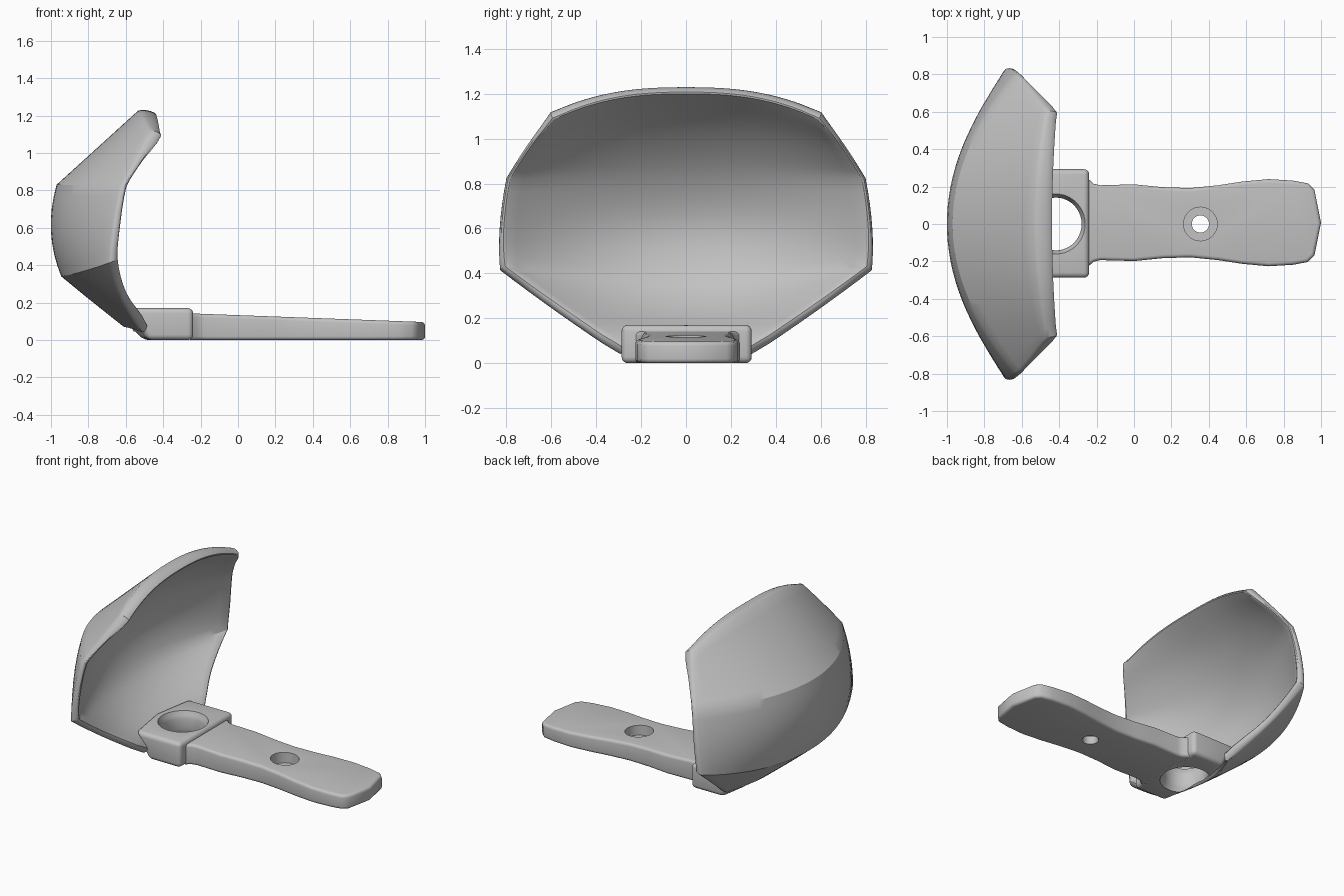
import bpy, bmesh, math

if "Cube" in bpy.data.objects:
    bpy.data.objects.remove(bpy.data.objects["Cube"])

grey = bpy.data.materials.new("plain grey")
grey.diffuse_color = (0.54, 0.54, 0.54, 1)
grey.use_nodes = True
grey.node_tree.nodes["Principled BSDF"].inputs["Base Color"].default_value = grey.diffuse_color


def finish(bm, name):
    bmesh.ops.recalc_face_normals(bm, faces=bm.faces)
    me = bpy.data.meshes.new(name)
    bm.to_mesh(me)
    bm.free()
    me.materials.append(grey)
    ob = bpy.data.objects.new(name, me)
    bpy.context.collection.objects.link(ob)
    return ob


def activate(ob):
    bpy.ops.object.select_all(action='DESELECT')
    ob.select_set(True)
    bpy.context.view_layer.objects.active = ob


def smooth(ob, deg=30):
    activate(ob)
    bpy.ops.object.shade_smooth_by_angle(angle=math.radians(deg))


def prism(name, half, top, shift=0, back=0):
    """Mirror a half outline in y and extrude it; back slides the low rear corners forward."""
    pts = half + [(x, -y) for x, y in reversed(half) if y > 0]
    bm = bmesh.new()
    lo = [bm.verts.new((x + (back if x < -0.5 else 0), y + shift, 0)) for x, y in pts]
    hi = [bm.verts.new((x, y + shift, top(x))) for x, y in pts]
    bm.faces.new(lo)
    bm.faces.new(hi)
    n = len(pts)
    for i in range(n):
        j = (i + 1) % n
        bm.faces.new((lo[i], lo[j], hi[j], hi[i]))
    return finish(bm, name)


def round_edges(ob, width):
    m = ob.modifiers.new("round", 'BEVEL')
    m.width, m.segments, m.angle_limit = width, 4, math.radians(50)
    activate(ob)
    bpy.ops.object.modifier_apply(modifier=m.name)


def cut_hole(ob, x0, profile, ysc=1.0, n=40):
    """Cut a turned hole given by (radius, z) rings."""
    bm = bmesh.new()
    rings = [[bm.verts.new((x0 + r * math.cos(2 * math.pi * i / n),
                            ysc * r * math.sin(2 * math.pi * i / n), z))
              for i in range(n)] for r, z in profile]
    for a, b in zip(rings, rings[1:]):
        for i in range(n):
            j = (i + 1) % n
            bm.faces.new((a[i], a[j], b[j], b[i]))
    bm.faces.new(rings[0])
    bm.faces.new(rings[-1])
    cutter = finish(bm, "hole_cutter")
    cutter.hide_render = True
    m = ob.modifiers.new("hole", 'BOOLEAN')
    m.operation, m.solver, m.object = 'DIFFERENCE', 'EXACT', cutter
    activate(ob)
    bpy.ops.object.modifier_apply(modifier=m.name)
    bpy.data.objects.remove(cutter)


# Shell rows: centre x, centre z, edge x, edge z, half width
OUTER = [(-.535, 1.225, -.475, 1.115, .60), (-.755, 1.025, -.555, .97, .70),
         (-.97, .83, -.635, .825, .79), (-1.0, .58, -.675, .61, .82),
         (-.945, .34, -.695, .41, .82), (-.78, .205, -.63, .22, .56),
         (-.61, .07, -.52, .045, .30)]
INNER = [(-.44, 1.20, -.415, 1.085, .59), (-.66, 1.04, -.515, .955, .69),
         (-.835, .83, -.60, .82, .775), (-.915, .60, -.635, .60, .803),
         (-.87, .38, -.645, .43, .795), (-.74, .235, -.60, .255, .55),
         (-.56, .13, -.49, .085, .295)]
STEPS, COLS = 8, 32
ROWS = 3 * STEPS


def panel(rows, k, s, c):
    """Quadratic through the three rows of panel k, s in 0..1."""
    a, b, d = (rows[2 * k + i][c] for i in range(3))
    return a * (1 - s) * (1 - 2 * s) + b * 4 * s * (1 - s) + d * s * (2 * s - 1)


def flowing(rows, u, c):
    """Catmull-Rom through all rows, so the inside stays uncreased."""
    i = min(int(u), 5)
    t = u - i
    p0, p1, p2, p3 = (rows[min(max(i + d, 0), 6)][c] for d in (-1, 0, 1, 2))
    return p1 + .5 * t * (p2 - p0 + t * (2 * p0 - 5 * p1 + 4 * p2 - p3
                                         + t * (3 * (p1 - p2) + p3 - p0)))


def shell_grid(bm, rows, inside):
    grid = []
    for r in range(ROWS + 1):
        k = min(r // STEPS, 2)
        s = r / STEPS - k
        v = [panel(rows, k, s, c) for c in range(5)]
        if inside:
            v[:3] = [flowing(rows, 2 * r / STEPS, c) for c in range(3)]
        line = []
        for c in range(COLS + 1):
            t = 2 * c / COLS - 1
            line.append(bm.verts.new((v[0] + (v[2] - v[0]) * t * t, v[4] * t,
                                      v[1] + (v[3] - v[1]) * abs(t) ** 2.5)))
        grid.append(line)
    for a, b in zip(grid, grid[1:]):
        for c in range(COLS):
            bm.faces.new((a[c], a[c + 1], b[c + 1], b[c]))
    return grid


# Curved shell: creased outside, smooth inside, rounded rim
bm = bmesh.new()
outer = shell_grid(bm, OUTER, False)
inner = shell_grid(bm, INNER, True)
border = ([(0, c) for c in range(COLS)] + [(r, COLS) for r in range(ROWS)]
          + [(ROWS, c) for c in range(COLS, 0, -1)] + [(r, 0) for r in range(ROWS, 0, -1)])
ribs = []
for r, c in border:
    a, b = outer[r][c], inner[r][c]
    r1, c1 = min(max(r, 1), ROWS - 1), min(max(c, 1), COLS - 1)
    away = (a.co - outer[r1][c1].co).normalized() + (b.co - inner[r1][c1].co).normalized()
    away.normalize()
    rib = [a]
    for i in range(1, 6):
        ang = math.pi * i / 6
        rib.append(bm.verts.new(a.co.lerp(b.co, (1 - math.cos(ang)) / 2)
                                + away * .02 * math.sin(ang)))
    ribs.append(rib + [b])
for p, q in zip(ribs, ribs[1:] + ribs[:1]):
    for i in range(6):
        bm.faces.new((p[i], q[i], q[i + 1], p[i + 1]))
smooth(finish(bm, "shell"))

# Mounting block under the shell with a flared opening
block = prism("mounting_block", [(-.24, .29), (-.58, .29), (-.63, 0)],
              lambda x: .17, .003, .10)
round_edges(block, .028)
cut_hole(block, -.417, [(.16, .19), (.155, .165), (.143, .145), (.137, .12), (.137, .05),
                        (.143, .025), (.155, .005), (.16, -.02)], 1.03)
smooth(block, 35)

# Waisted handle, tapering in height towards a blunt point
handle = prism("handle", [(-.27, .245), (-.24, .23), (-.215, .208), (-.18, .2), (0, .205),
                          (.15, .19), (.3, .185), (.45, .2), (.58, .22), (.72, .233),
                          (.85, .225), (.93, .21), (.965, .175), (1.0, 0)],
               lambda x: .14 - .037 * (x + .2), .007)
round_edges(handle, .028)
cut_hole(handle, .355, [(.09, .2), (.09, .05), (.046, .05), (.046, .015), (.056, -.01)])
smooth(handle, 35)
